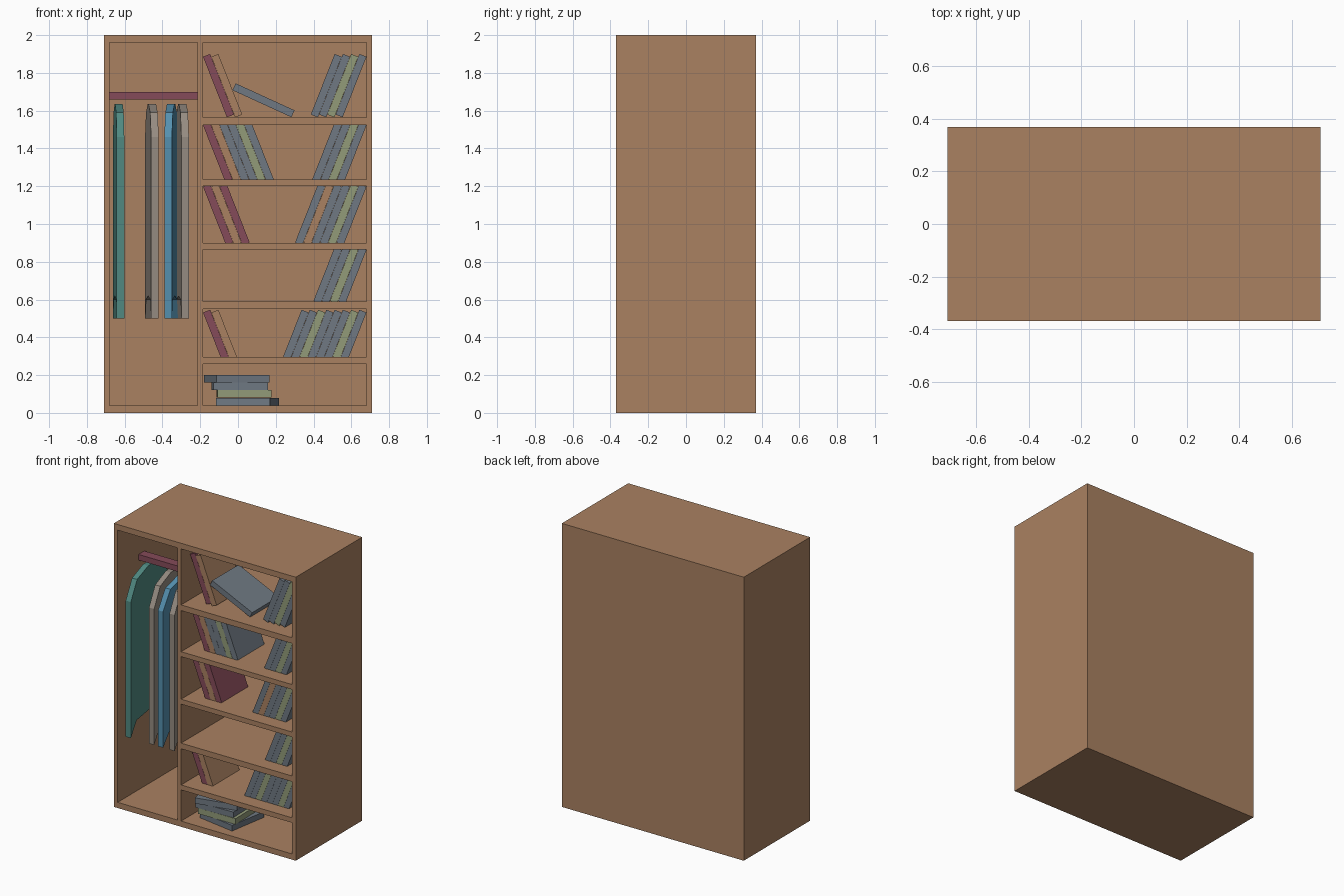
import bpy, bmesh, math
from mathutils import Matrix, Vector

if "Cube" in bpy.data.objects:
    bpy.data.objects.remove(bpy.data.objects["Cube"])


def material(name, rgb):
    m = bpy.data.materials.new(name)
    m.diffuse_color = (*rgb, 1)
    m.use_nodes = True
    m.node_tree.nodes["Principled BSDF"].inputs["Base Color"].default_value = m.diffuse_color
    return m


WOOD = material("wood", (0.40, 0.22, 0.12))
RED = material("burgundy", (0.235, 0.07, 0.10))
GRAY = material("slate_gray", (0.16, 0.19, 0.225))
OLIVE = material("olive", (0.29, 0.33, 0.19))
TEAL = material("teal", (0.08, 0.25, 0.22))
STONE = material("warm_gray", (0.30, 0.26, 0.22))
BLUE = material("blue", (0.09, 0.28, 0.43))
BOOKS = {"r": RED, "w": WOOD, "g": GRAY, "o": OLIVE}


def finish(name, bm, mat):
    bmesh.ops.recalc_face_normals(bm, faces=bm.faces)
    me = bpy.data.meshes.new(name)
    bm.to_mesh(me)
    bm.free()
    ob = bpy.data.objects.new(name, me)
    bpy.context.collection.objects.link(ob)
    me.materials.append(mat)
    return ob


def add_box(bm, center, size, rot=Matrix.Identity(4)):
    bmesh.ops.create_cube(bm, size=1, matrix=Matrix.Translation(center) @ rot
                          @ Matrix.Diagonal((*size, 1)))


def box(name, center, size, mat, angle=0, axis='Y'):
    bm = bmesh.new()
    add_box(bm, center, size, Matrix.Rotation(angle, 4, axis))
    return finish(name, bm, mat)


# Cabinet: solid block with open bays cut into the front
SHELVES = [(1.565, 1.96), (1.235, 1.525), (0.90, 1.20),
           (0.59, 0.865), (0.295, 0.55), (0.04, 0.26)]
BAYS = [(-0.68, -0.215, 0.04, 1.96)] + [(-0.185, 0.68, a, b) for a, b in SHELVES]
cabinet = box("cabinet", (0, 0, 1), (1.42, 0.74, 2), WOOD)
bm = bmesh.new()
for x0, x1, z0, z1 in BAYS:
    add_box(bm, ((x0 + x1) / 2, -0.08, (z0 + z1) / 2), (x1 - x0, 0.84, z1 - z0))
cutter = finish("bay_cutter", bm, WOOD)
cutter.hide_render = True
cut = cabinet.modifiers.new("bays", 'BOOLEAN')
cut.operation, cut.solver, cut.object = 'DIFFERENCE', 'EXACT', cutter
deps = bpy.context.evaluated_depsgraph_get()
baked = bpy.data.meshes.new_from_object(cabinet.evaluated_get(deps))
cabinet.modifiers.clear()
cabinet.data = baked
bpy.data.objects.remove(cutter)

# Clothes rail
box("clothes_rail", (-0.4475, -0.105, 1.68), (0.465, 0.065, 0.04), RED)

# Hanging clothes: half outline (y from centre, z), mirrored and extruded
HALF = [(0.03, 1.635), (0.16, 1.59), (0.235, 1.46), (0.235, 0.50), (0.165, 0.60)]
OUTLINE = HALF + [(0, 0.62)] + [(-y, z) for y, z in reversed(HALF)]


def garment(name, front_x, drift, mat, t=0.04):
    """front_x: left edge at the front, drift: sideways shift towards the back"""
    bm = bmesh.new()
    f = bm.faces.new([bm.verts.new((0, y, z)) for y, z in OUTLINE])
    ext = bmesh.ops.extrude_face_region(bm, geom=[f])
    bmesh.ops.translate(bm, vec=(t, 0, 0),
                        verts=[v for v in ext["geom"] if isinstance(v, bmesh.types.BMVert)])
    for v in bm.verts:
        v.co += Vector((front_x + drift * (v.co.y + 0.235) / 0.47, -0.10, 0))
    finish(name, bm, mat)


garment("teal_garment", -0.642, -0.02, TEAL)
garment("gray_garment_a", -0.46, -0.032, STONE)
garment("blue_garment", -0.39, 0.032, BLUE)
garment("gray_garment_b", -0.30, -0.03, STONE)

# Leaning books: colour strings run outward from the side wall
T, DEPTH, LEAN, Y = 0.04, 0.295, math.radians(21.5), -0.122
PITCH = 0.0437


def lean_row(row, colours, side, z0, z1):
    length = (z1 - z0 - T * math.sin(LEAN)) / math.cos(LEAN)
    half = (length * math.sin(LEAN) + T * math.cos(LEAN)) / 2
    for i, c in enumerate(colours):
        off = half + i * PITCH
        x = -0.185 + off if side < 0 else 0.68 - off
        box(f"book_row{row}_{'left' if side < 0 else 'right'}_{i}",
            (x, Y, (z0 + z1) / 2), (T, DEPTH, length), BOOKS[c], side * LEAN)


ROWS = [("rw", "gogg", 1.565, 1.90), ("rwggog", "gogg", 1.223, 1.537),
        ("rwr", "goggwg", 0.888, 1.212), ("", "gogg", 0.578, 0.877),
        ("rw", "gogggogg", 0.283, 0.546)]
for n, (left, right, z0, z1) in enumerate(ROWS, 1):
    lean_row(n, left, -1, z0, z1)
    lean_row(n, right, 1, z0, z1)

# Fallen book on the top shelf
box("fallen_book", (0.135, Y, 1.655), (0.343, DEPTH, T), GRAY, math.radians(24.6))

# Flat stack on the bottom shelf
STACK = [(0.05, -9.5, "g"), (0.032, 1, "o"), (0.01, 2, "g"), (-0.007, 13, "g")]
for i, (x, deg, c) in enumerate(STACK):
    box(f"stacked_book_{i}", (x, -0.14, 0.06 + i * 0.0405), (0.288, 0.29, T),
        BOOKS[c], math.radians(deg), 'Z')
